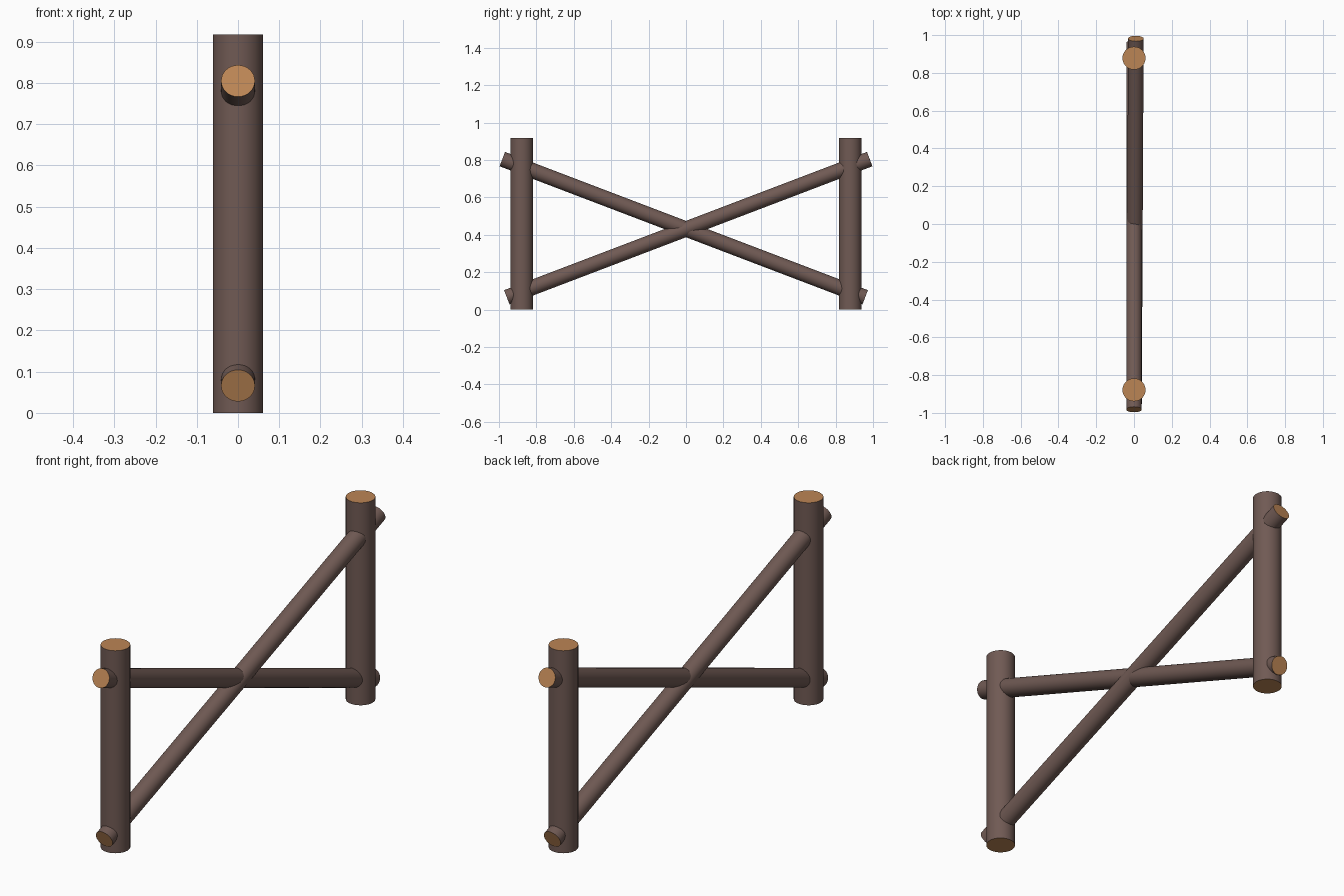
import bpy, math
from mathutils import Vector

if "Cube" in bpy.data.objects:
    bpy.data.objects.remove(bpy.data.objects["Cube"])


def material(name, color):
    m = bpy.data.materials.new(name)
    m.diffuse_color = (*color, 1)
    m.use_nodes = True
    m.node_tree.nodes["Principled BSDF"].inputs["Base Color"].default_value = m.diffuse_color
    return m


bark = material("brown_bark", (0.162, 0.102, 0.088))
wood = material("cut_wood", (0.50, 0.235, 0.09))


def log(name, start, end, radius):
    """Round log between two points, with pale sawn ends."""
    a, b = Vector(start), Vector(end)
    axis = b - a
    bpy.ops.mesh.primitive_cylinder_add(vertices=32, radius=radius, depth=axis.length,
                                        location=(a + b) / 2,
                                        rotation=axis.to_track_quat('Z', 'Y').to_euler())
    obj = bpy.context.object
    obj.name = name
    obj.data.materials.append(bark)
    obj.data.materials.append(wood)
    bpy.ops.object.shade_smooth_by_angle(angle=math.radians(40))
    for f in obj.data.polygons:
        f.material_index = int(abs(f.normal.z) > 0.9)


# Upright posts
for name, y in (("front_post", -0.878), ("back_post", 0.878)):
    log(name, (0, y, 0), (0, y, 0.918), 0.061)

# Crossed diagonal rails, one leaning slightly sideways
log("rail_rising_to_back", (0, -0.958, 0.066), (0.01, 0.982, 0.805), 0.041)
log("rail_rising_to_front", (0, 0.958, 0.066), (0, -0.982, 0.805), 0.041)
